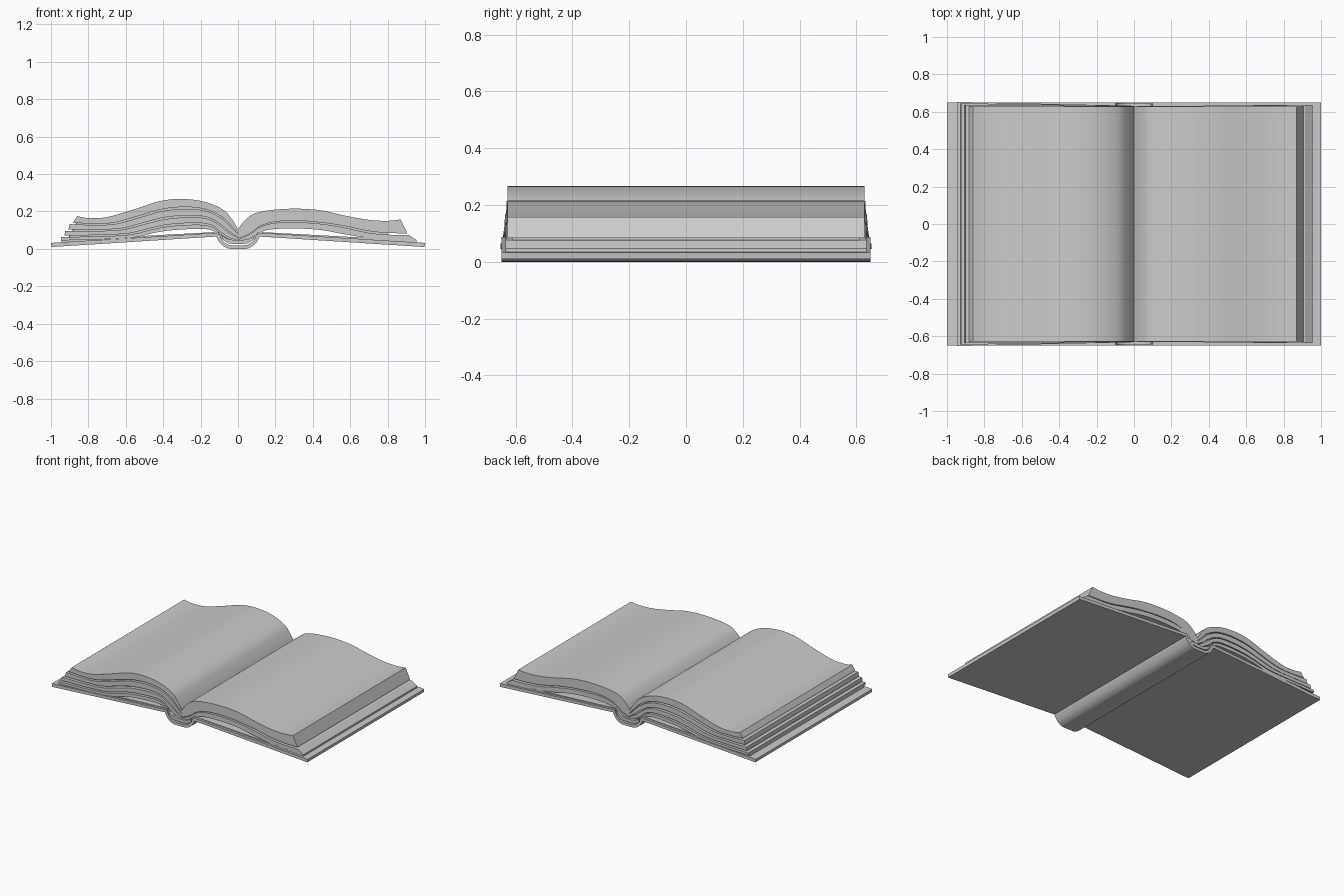
import bpy, bmesh, math
from mathutils import Vector

if "Cube" in bpy.data.objects:
    bpy.data.objects.remove(bpy.data.objects["Cube"])


def smooth_curve(pts, steps=5):
    """Catmull-Rom samples through (x, z) points."""
    p = [Vector(q) for q in pts]
    p = [2 * p[0] - p[1]] + p + [2 * p[-1] - p[-2]]
    out = []
    for i in range(1, len(p) - 2):
        a, b, c, d = p[i - 1:i + 3]
        for k in range(steps):
            t = k / steps
            out.append(0.5 * (2 * b + (c - a) * t + (2 * a - 5 * b + 4 * c - d) * t * t
                              + (3 * b - a - 3 * c + d) * t ** 3))
    return out + [p[-2]]


def mix(a, b, t):
    return [Vector(p).lerp(Vector(q), t) for p, q in zip(a, b)]


def slab(name, top, bottom, half, flare=0.0):
    """Solid between two matching curves, running along y; flare widens it away from the spine."""
    bm = bmesh.new()
    rows = []
    for curve in (top, bottom):
        for s in (-1, 1):
            rows.append([bm.verts.new((p[0], s * (half + flare * abs(p[0])), p[1])) for p in curve])
    tf, tb, bf, bb = rows
    for i in range(len(top) - 1):
        for a, b in ((tf, tb), (tb, bb), (bb, bf), (bf, tf)):
            bm.faces.new((a[i], a[i + 1], b[i + 1], b[i]))
    for i in (0, -1):
        bm.faces.new((tf[i], tb[i], bb[i], bf[i]))
    bmesh.ops.recalc_face_normals(bm, faces=bm.faces)
    me = bpy.data.meshes.new(name)
    bm.to_mesh(me)
    bm.free()
    ob = bpy.data.objects.new(name, me)
    bpy.context.collection.objects.link(ob)
    bpy.ops.object.select_all(action='DESELECT')
    ob.select_set(True)
    bpy.context.view_layer.objects.active = ob
    bpy.ops.object.shade_smooth_by_angle(angle=math.radians(30))
    return ob


# cover boards
for side, s in (("left", -1), ("right", 1)):
    slab(side + "_cover_board", [(s * 1.0, 0.032), (s * 0.10, 0.087)],
         [(s * 0.997, 0.01), (s * 0.115, 0.066)], 0.65)

# rounded spine
outer = [(0.118, 0.07), (0.105, 0.045), (0.085, 0.02), (0.06, 0.005), (0.035, 0)]
inner = [(0.098, 0.082), (0.088, 0.052), (0.072, 0.034), (0.053, 0.023), (0.032, 0.019)]
full = lambda h: smooth_curve([(-x, z) for x, z in h] + h[::-1], 3)
slab("spine", full(inner), full(outer), 0.65)

# bands at the head and tail of the spine
slab("spine_band", smooth_curve([(-0.09, 0.075), (-0.05, 0.052), (0, 0.048), (0.05, 0.052), (0.09, 0.075)]),
     smooth_curve([(-0.08, 0.048), (-0.05, 0.03), (0, 0.026), (0.05, 0.03), (0.08, 0.048)]), 0.645)

# left pages: fanned layers between a top and a bottom curve
l_top = smooth_curve([(-.86, .175), (-.8, .165), (-.7, .17), (-.55, .213), (-.42, .255),
                      (-.3, .267), (-.18, .252), (-.08, .21), (-.03, .155), (0, .105)])
l_bot = smooth_curve([(-.945, .045), (-.7, .052), (-.55, .062), (-.45, .085), (-.35, .1),
                      (-.2, .107), (-.13, .095), (-.095, .06), (-.05, .035), (0, .03)])
layers = [(0, .27, .628, 0), (.33, .55, .63, .006), (.61, .80, .632, .014), (.86, 1, .632, .022)]
for i, (a, b, half, flare) in enumerate(layers):
    top, bot = mix(l_top, l_bot, a), mix(l_top, l_bot, b)
    top[0].x -= 0.012 if i else 0      # lip at the fore edge
    slab(f"left_page_layer_{i + 1}", top, bot, half, flare)
core_top, core_bot = mix(l_top, l_bot, .05), mix(l_top, l_bot, .95)
core_top[0].x += 0.03
core_bot[0].x += 0.03
slab("left_page_core", core_top, core_bot, 0.61)

# right pages: thick upper block with a slanted fore edge
r_top = smooth_curve([(.87, .157), (.8, .15), (.7, .155), (.57, .178), (.45, .205),
                      (.32, .215), (.19, .209), (.09, .19), (.035, .15), (0, .105)])
r_mid = smooth_curve([(.905, .083), (.8, .085), (.7, .095), (.57, .122), (.45, .14),
                      (.32, .15), (.2, .145), (.12, .122), (.06, .08), (0, .055)])
slab("right_page_block", r_top, r_mid, 0.628)

# right pages: thin lower layer spread over the cover
r_low = smooth_curve([(.915, .074), (.8, .076), (.7, .086), (.57, .113), (.45, .133),
                      (.32, .142), (.2, .139), (.12, .118), (.06, .076), (0, .05)])
r_bot = smooth_curve([(.955, .046), (.8, .052), (.7, .058), (.57, .078), (.45, .1),
                      (.32, .109), (.2, .106), (.13, .092), (.07, .042), (0, .03)])
slab("right_lower_pages", r_low, r_bot, 0.63, 0.006)
slab("right_page_core", mix(r_top, r_bot, .3)[5:], mix(r_top, r_bot, .9)[5:], 0.61)

# endpapers lying on the boards
for side, s, e in (("left", -1, .945), ("right", 1, .955)):
    slab(side + "_endpaper", [(s * e, .047), (s * .6, .064), (s * .1, .091)],
         [(s * e, .034), (s * .6, .055), (s * .1, .085)], 0.635)
